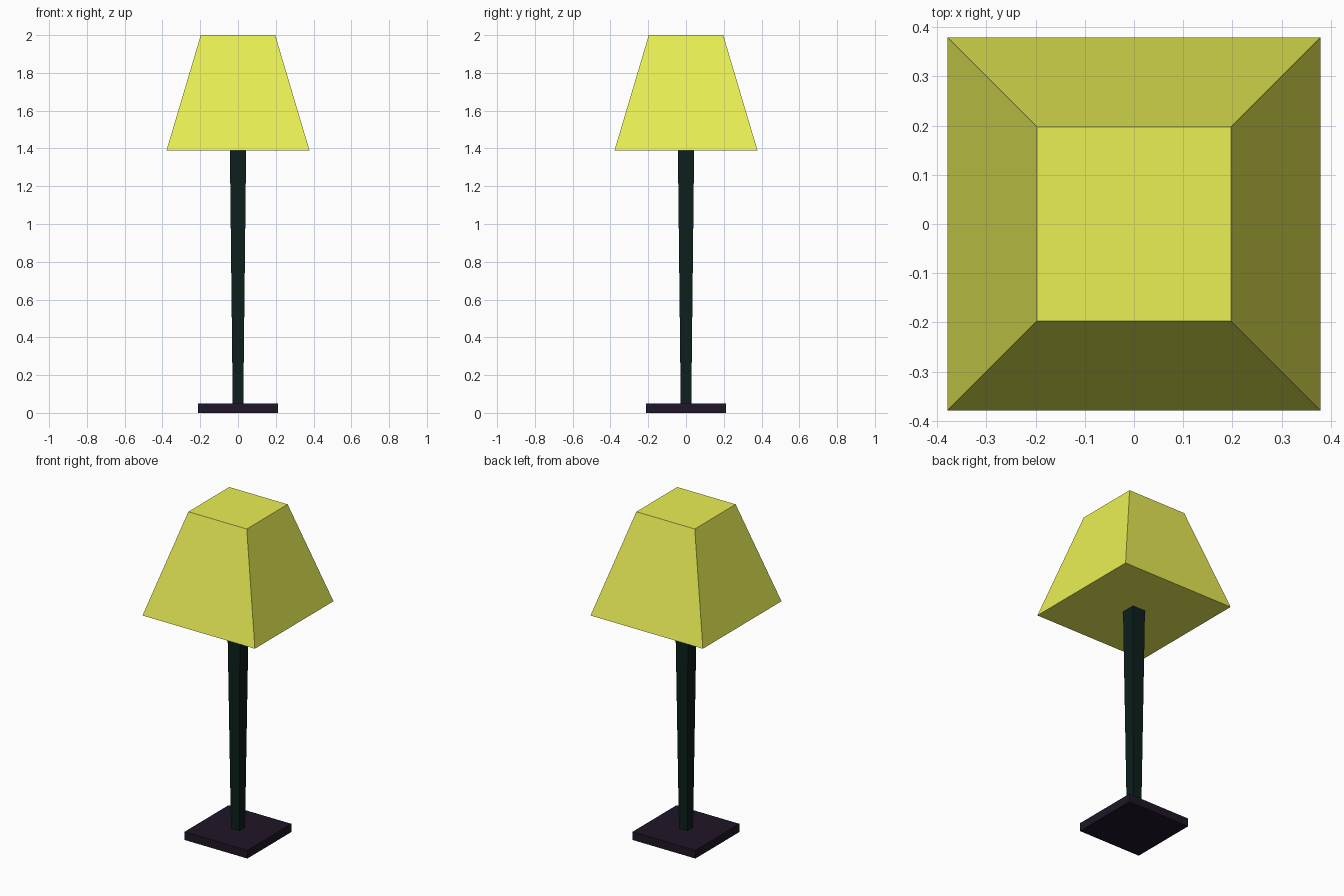
import bpy
import bmesh

if "Cube" in bpy.data.objects:
    bpy.data.objects.remove(bpy.data.objects["Cube"])


def material(name, rgb):
    mat = bpy.data.materials.new(name)
    mat.diffuse_color = (*rgb, 1.0)
    mat.use_nodes = True
    mat.node_tree.nodes["Principled BSDF"].inputs["Base Color"].default_value = mat.diffuse_color
    return mat


def square_frustum(name, z0, z1, half0, half1, mat):
    """Closed four-sided block, with its own half width at bottom and top."""
    bm = bmesh.new()
    bmesh.ops.create_cube(bm, size=2.0)
    for v in bm.verts:
        top = v.co.z > 0
        half = half1 if top else half0
        v.co = (v.co.x * half, v.co.y * half, z1 if top else z0)
    mesh = bpy.data.meshes.new(name)
    bm.to_mesh(mesh)
    bm.free()
    mesh.materials.append(mat)
    obj = bpy.data.objects.new(name, mesh)
    bpy.context.collection.objects.link(obj)
    return obj


yellow = material("shade_yellow", (0.82, 0.86, 0.09))
green = material("pole_dark_green", (0.004, 0.014, 0.012))
purple = material("base_dark_purple", (0.014, 0.008, 0.02))

# Flat square foot
square_frustum("base", 0.0, 0.05, 0.212, 0.212, purple)
# Pole, widening towards the shade
square_frustum("pole", 0.05, 1.39, 0.028, 0.043, green)
# Closed tapered shade
square_frustum("lamp_shade", 1.388, 2.0, 0.379, 0.197, yellow)
